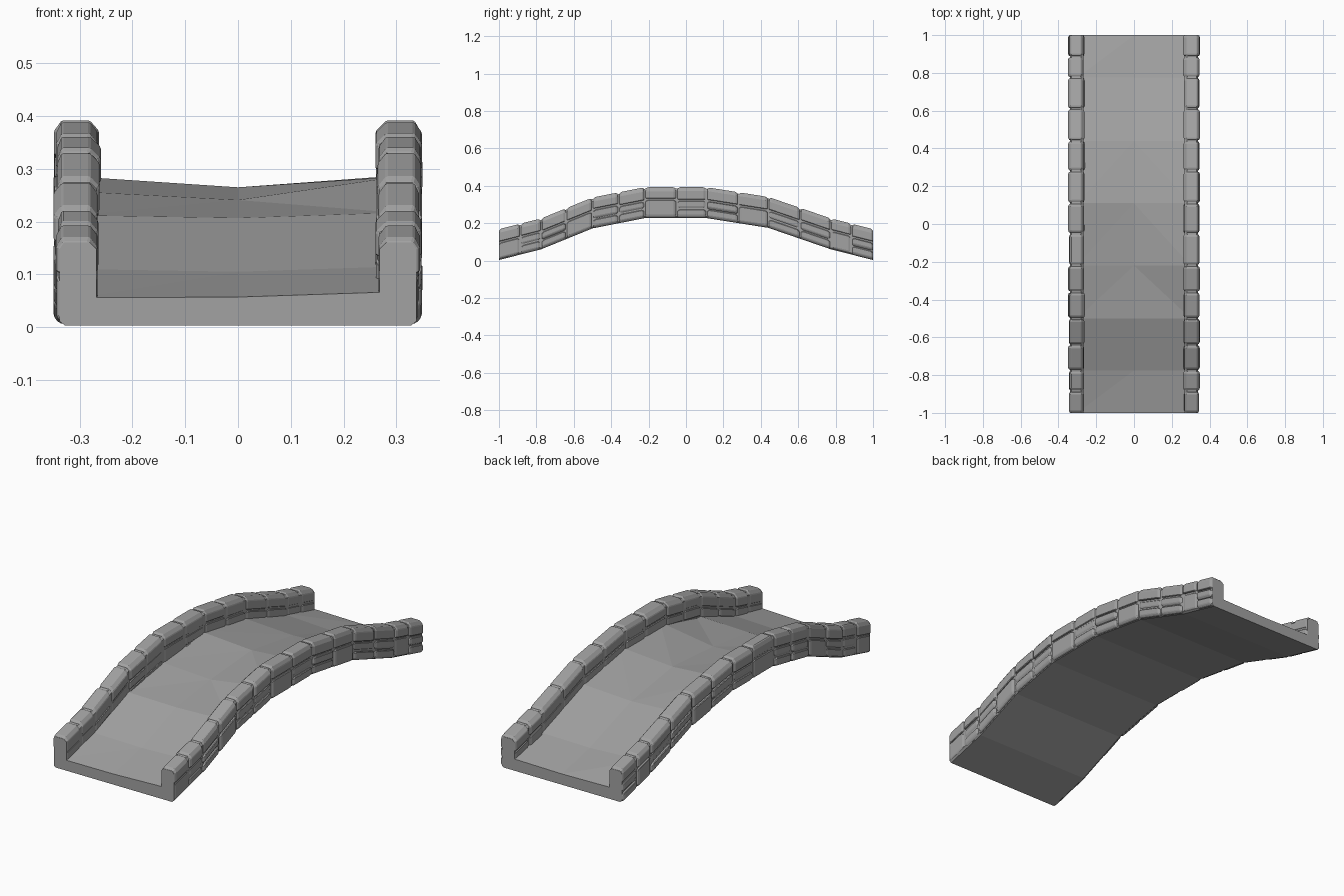
import bpy, bmesh, random

random.seed(4)
old = bpy.data.objects.get("Cube")
if old:
    bpy.data.objects.remove(old, do_unlink=True)

stone = bpy.data.materials.new("grey_stone")
stone.use_nodes = True
GREY = (0.36, 0.36, 0.36, 1)
stone.diffuse_color = GREY
stone.node_tree.nodes["Principled BSDF"].inputs["Base Color"].default_value = GREY

# Underside arch: (y, z)
ARCH = [(-1, 0.003), (-0.775, 0.06), (-0.5, 0.172), (-0.22, 0.227),
        (0.11, 0.227), (0.44, 0.175), (0.775, 0.06), (1, 0.003)]


def arch_z(y):
    for (y0, z0), (y1, z1) in zip(ARCH, ARCH[1:]):
        if y <= y1:
            return z0 + (z1 - z0) * (y - y0) / (y1 - y0)
    return ARCH[-1][1]


def make_object(name, bm):
    bmesh.ops.recalc_face_normals(bm, faces=bm.faces[:])
    mesh = bpy.data.meshes.new(name)
    bm.to_mesh(mesh)
    bm.free()
    mesh.materials.append(stone)
    obj = bpy.data.objects.new(name, mesh)
    bpy.context.collection.objects.link(obj)
    return obj


def loft(name, sections):
    """Join equal cross-sections into a closed solid."""
    bm = bmesh.new()
    rings = [[bm.verts.new(p) for p in sec] for sec in sections]
    n = len(rings[0])
    for a, b in zip(rings, rings[1:]):
        for i in range(n):
            j = (i + 1) % n
            bm.faces.new((a[i], a[j], b[j], b[i]))
    bm.faces.new(rings[0])
    bm.faces.new(rings[-1])
    return make_object(name, bm)


# Worn walkway: thickness at the left edge, middle and right edge of each row
WEAR = [(0.053, 0.054, 0.064), (0.05, 0.045, 0.055), (0.04, 0.035, 0.045),
        (0.03, 0.014, 0.058), (0.058, 0.038, 0.06), (0.055, 0.04, 0.055),
        (0.06, 0.045, 0.05), (0.06, 0.055, 0.06)]
bm = bmesh.new()
rows = []
for (y, z), wear in zip(ARCH, WEAR):
    top = [bm.verts.new((x, y, z + t)) for x, t in zip((-0.3, 0, 0.3), wear)]
    low = [bm.verts.new((x, y, z)) for x in (0.3, -0.3)]
    rows.append(top + low)
for a, b in zip(rows, rows[1:]):
    l0, m0, r0, lr0, ll0 = a
    l1, m1, r1, lr1, ll1 = b
    # facets fan out from the middle of each row
    for f in ((l0, m0, m1), (l0, m1, l1), (m0, r0, m1), (r0, r1, m1),
              (r0, lr0, lr1, r1), (lr0, ll0, ll1, lr1), (ll0, l0, l1, ll1)):
        bm.faces.new(f)
bm.faces.new(rows[0])
bm.faces.new(rows[-1])
make_object("walkway", bm)

# Parapet cores with a chamfered outer lower edge
CORE = [(0.268, 0.0), (0.328, 0.0), (0.338, 0.008), (0.338, 0.145),
        (0.33, 0.157), (0.281, 0.157), (0.268, 0.145)]
for side, label in ((1, "left"), (-1, "right")):
    loft(label + "_parapet_core",
         [[(side * x, y, z + h) for x, h in CORE] for y, z in ARCH])

# Stones along each parapet
JOINTS = [-1, -0.885, -0.775, -0.64, -0.5, -0.36, -0.22, -0.05,
          0.11, 0.28, 0.44, 0.61, 0.775, 0.885, 1]
GAP = 0.004


def stone_block(name, side, y0, y1, low, high, cap):
    inner = 0.267 - random.uniform(0, 0.007)
    outer = 0.341 + random.uniform(0, 0.009)
    if cap:
        rim = high - 0.02
        section = [(inner, low), (outer, low), (outer, rim), (0.334, high),
                   (0.281, high), (inner, rim)]
    else:
        section = [(inner, low), (outer - 0.008, low), (outer, low + 0.012),
                   (outer, high), (inner, high)]
    start = y0 if y0 == -1 else y0 + GAP
    end = y1 if y1 == 1 else y1 - GAP
    # narrower, lower ends give each block worn edges
    sections = []
    for y, worn in ((start, 1), (start + 0.012, 0), (end - 0.012, 0), (end, 1)):
        ring = []
        for x, h in section:
            if worn:
                x = 0.304 + (x - 0.304) * 0.88
                h -= 0.007 if h == high else 0
            ring.append((side * x, y, arch_z(y) + h))
        sections.append(ring)
    obj = loft(name, sections)
    bevel = obj.modifiers.new("worn_edges", "BEVEL")
    bevel.width = 0.003
    bevel.segments = 1
    bevel.limit_method = "ANGLE"


for side, label in ((1, "left"), (-1, "right")):
    for i, (y0, y1) in enumerate(zip(JOINTS, JOINTS[1:])):
        seam = random.uniform(0.092, 0.102)
        stone_block(f"{label}_cap_stone_{i}", side, y0, y1, seam + 0.004, 0.165, True)
        # some lower blocks are split into two thin courses
        if i % 3:
            stone_block(f"{label}_middle_stone_{i}", side, y0, y1, 0.05, seam - 0.004, False)
            stone_block(f"{label}_base_stone_{i}", side, y0, y1, 0.003, 0.046, False)
        else:
            stone_block(f"{label}_base_stone_{i}", side, y0, y1, 0.003, seam - 0.004, False)
